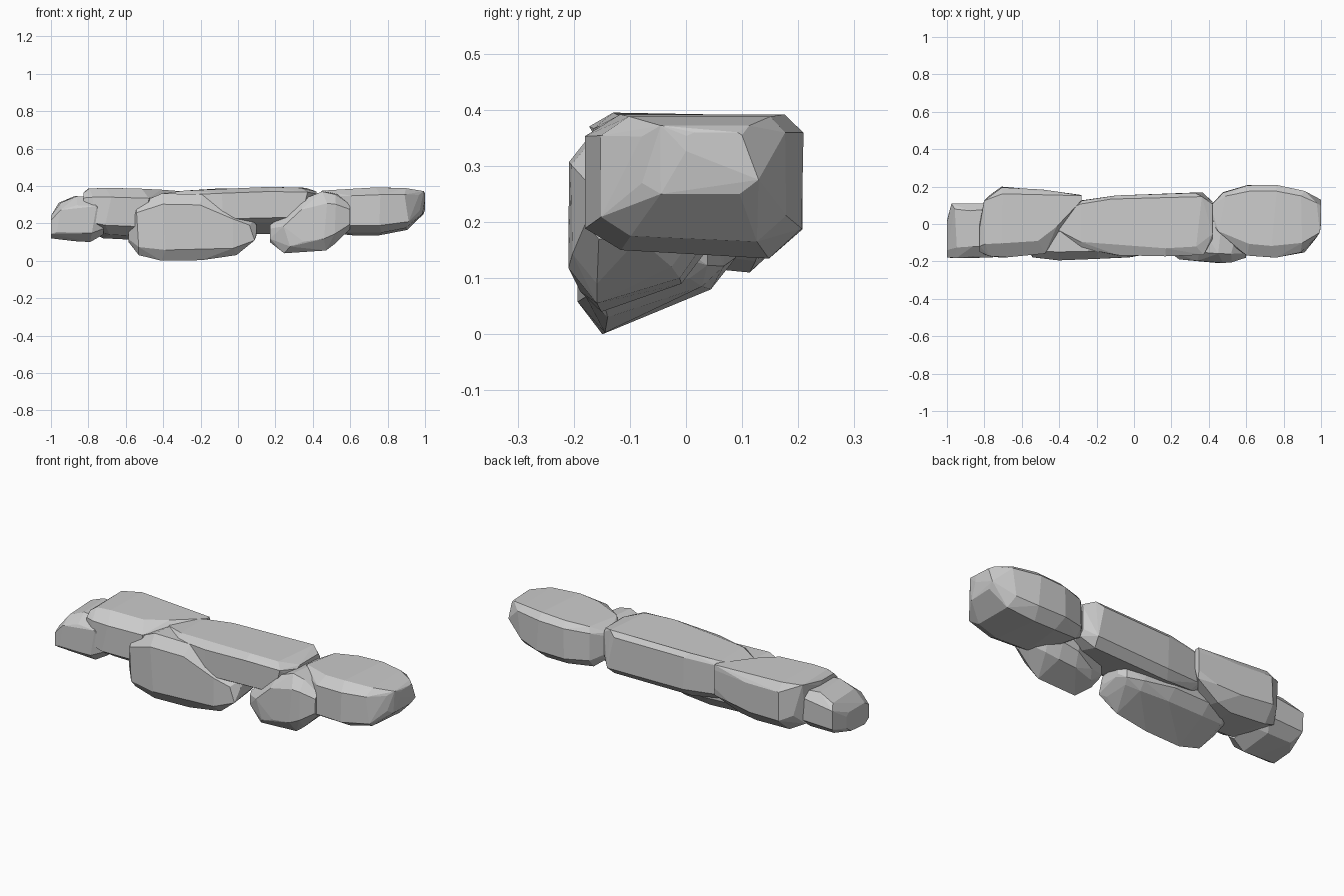
import bpy, bmesh, random

random.seed(4)


def rock(name, stations, chamfer=0.2, jitter=0.006):
    """Faceted boulder: hull of chamfered sections along x.
    Station = x, front y, back y, bottom z at front, bottom z at back, top z."""
    bm = bmesh.new()
    for i, (x, yf, yb, zf, zb, zt) in enumerate(stations):
        cy = chamfer * (yb - yf)
        cf, cb = chamfer * (zt - zf), chamfer * (zt - zb)
        ring = [(yf + cy, zt), (yb - cy * 0.5, zt),
                (yb, zt - cb * 0.8), (yb, zb + cb * 1.3),
                (yb - cy, zb), (yf + cy, zf),
                (yf, zf + cf), (yf, zt - cf)]
        end = i in (0, len(stations) - 1)
        for y, z in ring:
            dx = 0 if end else random.uniform(-4, 4) * jitter
            # pull points slightly inward for irregular facets
            ky = 1 - random.random() * jitter * 4
            ym = (yf + yb) / 2
            bm.verts.new((x + dx, ym + (y - ym) * ky, z))
    res = bmesh.ops.convex_hull(bm, input=bm.verts[:])
    loose = {g for g in res["geom_interior"] + res["geom_unused"]
             if isinstance(g, bmesh.types.BMVert)}
    bmesh.ops.delete(bm, geom=list(loose), context='VERTS')
    bmesh.ops.dissolve_limit(bm, angle_limit=0.08, verts=bm.verts[:], edges=bm.edges[:])
    bmesh.ops.recalc_face_normals(bm, faces=bm.faces[:])
    me = bpy.data.meshes.new(name)
    bm.to_mesh(me)
    bm.free()
    ob = bpy.data.objects.new(name, me)
    bpy.context.collection.objects.link(ob)
    return ob


# small end stone on the left
rock("left_end_stone", [
    (-1.00, -.18, .02, .12, .13, .24),
    (-.96, -.185, .11, .115, .13, .31),
    (-.88, -.175, .10, .105, .13, .345),
    (-.78, -.18, .11, .10, .13, .34),
    (-.72, -.15, .05, .14, .16, .30)])

# broad left slab
rock("left_slab", [
    (-.825, -.15, .00, .22, .25, .365),
    (-.78, -.175, .16, .16, .16, .385),
    (-.70, -.18, .20, .14, .12, .39),
    (-.50, -.16, .185, .13, .11, .385),
    (-.40, -.06, .17, .15, .13, .38),
    (-.28, .12, .155, .25, .20, .37)])

# long central slab
rock("middle_slab", [
    (-.40, -.05, .06, .25, .20, .36),
    (-.30, -.13, .125, .20, .16, .375),
    (-.10, -.17, .155, .20, .14, .385),
    (.15, -.175, .16, .205, .145, .395),
    (.35, -.165, .17, .21, .145, .39),
    (.42, -.08, .12, .27, .20, .37)], chamfer=0.13)

# big lower boulder at the front
rock("front_boulder", [
    (-.585, -.12, .00, .10, .13, .20),
    (-.53, -.18, .05, .03, .10, .30),
    (-.40, -.195, .08, .00, .085, .36),
    (-.20, -.19, .09, .003, .08, .355),
    (-.03, -.18, .07, .03, .085, .26),
    (.07, -.16, .04, .09, .10, .21),
    (.10, -.12, .00, .14, .14, .19)], chamfer=0.16)

# small lower boulder on the right
rock("lower_right_boulder", [
    (.17, -.14, -.04, .10, .12, .19),
    (.26, -.19, .00, .04, .08, .22),
    (.36, -.20, .04, .045, .09, .33),
    (.46, -.21, .04, .055, .10, .37),
    (.54, -.205, .02, .09, .12, .355),
    (.60, -.18, -.06, .17, .17, .30)])

# broad right slab
rock("right_slab", [
    (.41, .00, .10, .22, .20, .34),
    (.47, -.08, .17, .17, .15, .375),
    (.60, -.17, .21, .15, .135, .385),
    (.75, -.18, .21, .15, .135, .392),
    (.90, -.155, .18, .175, .165, .388),
    (.98, -.08, .13, .25, .25, .372),
    (1.0, .00, .10, .32, .32, .36)], chamfer=0.16)
